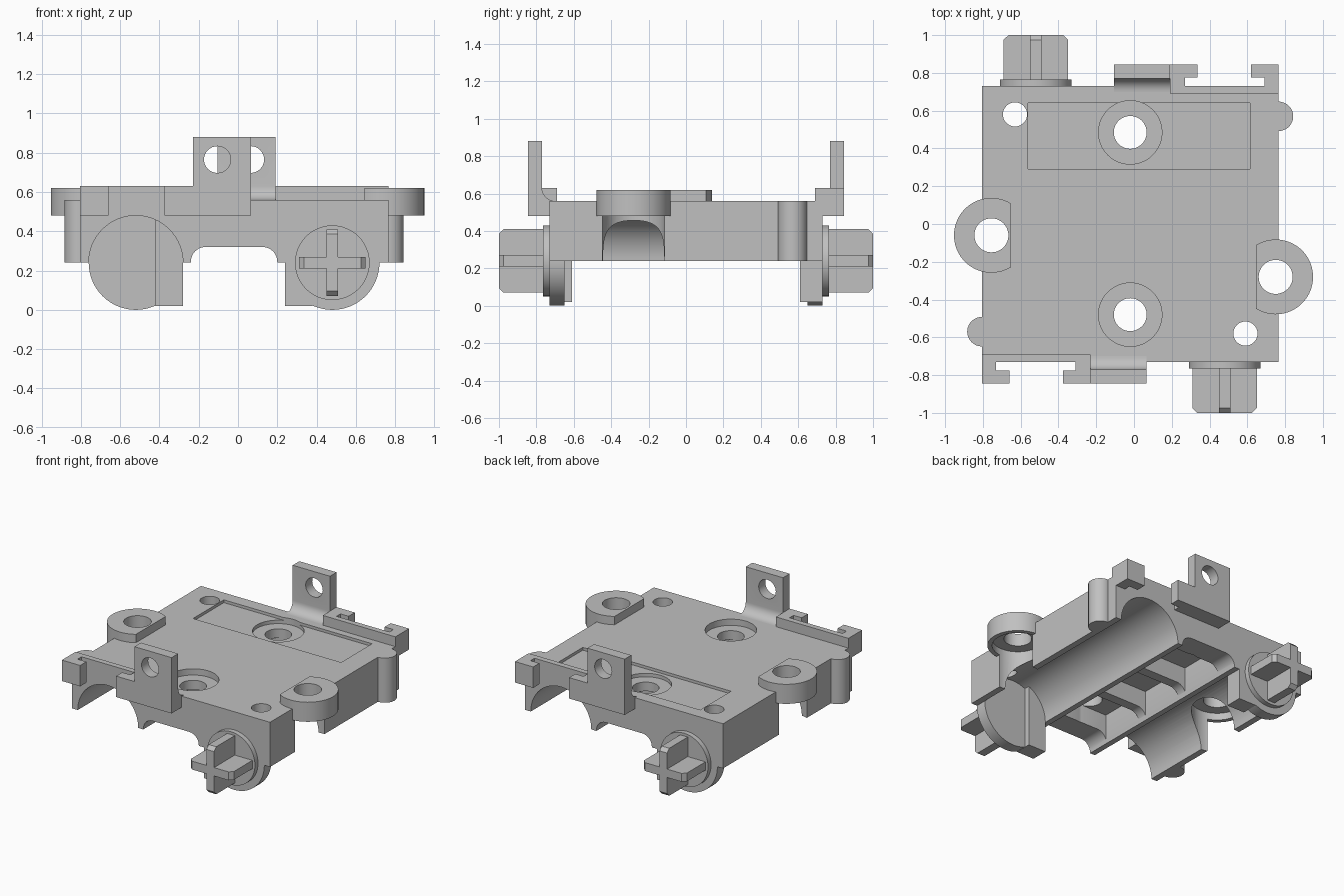
import bpy, bmesh
from math import sin, cos, pi, radians
from mathutils import Matrix, Vector

cube = bpy.data.objects.get("Cube")
if cube:
    bpy.data.objects.remove(cube, do_unlink=True)

grey = bpy.data.materials.new("light_grey")
grey.use_nodes = True
colour = (0.53, 0.53, 0.53, 1)
grey.diffuse_color = colour
grey.node_tree.nodes["Principled BSDF"].inputs["Base Color"].default_value = colour

MID = -0.02            # x of the half-turn axis
LOW, TOP = 0.24, 0.56  # body underside and deck
TURN = (Matrix.Translation((MID, 0, 0)) @ Matrix.Rotation(pi, 4, "Z")
        @ Matrix.Translation((-MID, 0, 0)))


def arc(cx, cy, r, start=0, end=360, steps=48):
    full = abs(end - start) == 360
    n = steps if full else steps + 1
    return [(cx + r * cos(radians(start + (end - start) * i / steps)),
             cy + r * sin(radians(start + (end - start) * i / steps))) for i in range(n)]


def rect(x0, x1, y0, y1):
    return [(x0, y0), (x1, y0), (x1, y1), (x0, y1)]


def prism(name, points, axis, lo, hi, turn=False):
    """Extrude a flat outline along one axis, optionally half-turned."""
    def place(p, d):
        return {"x": (d, p[0], p[1]), "y": (p[0], d, p[1]), "z": (p[0], p[1], d)}[axis]
    bm = bmesh.new()
    face = bm.faces.new([bm.verts.new(place(p, lo)) for p in points])
    out = bmesh.ops.extrude_face_region(bm, geom=[face])
    shift = Vector(place((0, 0), hi - lo))
    bmesh.ops.translate(bm, vec=shift,
                        verts=[v for v in out["geom"] if isinstance(v, bmesh.types.BMVert)])
    bm.normal_update()
    bmesh.ops.recalc_face_normals(bm, faces=bm.faces)
    mesh = bpy.data.meshes.new(name)
    bm.to_mesh(mesh)
    bm.free()
    if turn:
        mesh.transform(TURN)
        mesh.update()
    mesh.materials.append(grey)
    obj = bpy.data.objects.new(name, mesh)
    bpy.context.collection.objects.link(obj)
    return obj


def combine(obj, tool, operation="DIFFERENCE"):
    mod = obj.modifiers.new("combine", "BOOLEAN")
    mod.operation, mod.solver, mod.object = operation, "EXACT", tool
    bpy.context.view_layer.objects.active = obj
    bpy.ops.object.modifier_apply(modifier=mod.name)
    bpy.data.objects.remove(tool, do_unlink=True)


def cut(obj, points, axis, lo, hi, turn=False):
    combine(obj, prism("cutter", points, axis, lo, hi, turn))


parts = []

# Main body
body = prism("body", rect(-0.805, 0.765, -0.73, 0.73), "z", LOW, TOP)
parts.append(body)

# Two half-round troughs, each open at one end
for turn in (False, True):
    cut(body, arc(0.48, LOW, 0.24, steps=64), "y", -0.65, 0.8, turn)

# Central rounded channel, with pockets between cross ribs
channel = ([(-0.24, 0.1)] + arc(-0.165, 0.245, 0.075, 180, 90, 8)
           + arc(0.125, 0.245, 0.075, 90, 0, 8) + [(0.20, 0.1)])
cut(body, channel, "y", -0.8, 0.8)
for y in (-0.4, 0, 0.4):
    cut(body, rect(-0.235, 0.195, y - 0.165, y + 0.165), "z", 0.1, 0.45)

# Shallow rectangular recess, then screw holes with counterbores
cut(body, rect(-0.56, 0.615, 0.29, 0.64), "z", TOP - 0.02, 0.7)
for y in (-0.48, 0.485):
    cut(body, arc(MID, y, 0.168), "z", 0.515, 0.7)
    cut(body, arc(MID, y, 0.087), "z", 0.1, 0.7)
for turn in (False, True):
    cut(body, arc(0.59, -0.58, 0.064, steps=32), "z", 0.1, 0.7, turn)

# Ring lugs on the sides, with a round clearance bored from below
for name, x, y, facing in (("left_lug", 0.75, -0.28, 0), ("right_lug", -0.755, -0.06, 180)):
    lug = prism(name, arc(x, y, 0.198, facing - 122, facing + 122), "z", 0.48, 0.62)
    for piece in (body, lug):
        cut(piece, arc(x, y, 0.167), "z", 0.1, 0.53)
        cut(piece, arc(x, y, 0.09), "z", 0.1, 0.8)
    parts.append(lug)

# Parts repeated by a half turn: front set, then back set
for side, turn in (("front", False), ("back", True)):
    # Round side post
    parts.append(prism(side + "_side_post", arc(-0.805, -0.57, 0.078, 90, 270, 24)
                       + [(-0.79, -0.648), (-0.79, -0.492)], "z", LOW, TOP, turn))

    # Slotted rail with inward hooks
    rail = [(-0.805, -0.69), (-0.805, -0.845), (-0.66, -0.845), (-0.66, -0.775),
            (-0.73, -0.775), (-0.73, -0.73), (-0.31, -0.73), (-0.31, -0.775),
            (-0.375, -0.775), (-0.375, -0.845), (-0.23, -0.845), (-0.23, -0.69)]
    parts.append(prism(side + "_slotted_rail", rail, "z", 0.48, 0.63, turn))

    # Upright tab with a filleted foot and a hole
    profile = ([(-0.845, 0.48), (-0.70, 0.48)]
               + arc(-0.70, 0.63, 0.07, 270, 180, 10) + [(-0.77, 0.88), (-0.845, 0.88)])
    tab = prism(side + "_tab", profile, "x", -0.23, 0.065, turn)
    cut(tab, arc(-0.105, 0.765, 0.068, steps=32), "y", -0.9, -0.6, turn)
    parts.append(tab)

    # Trough end cap: disc and square corner block
    cap = prism(side + "_end_cap", arc(0.48, LOW, 0.24, steps=64), "y", -0.73, -0.65, turn)
    block = prism("block", rect(0.24, 0.38, 0.02, 0.48), "y", -0.73, -0.61, turn)
    combine(cap, block, "UNION")
    parts.append(cap)

    # Axle flange and cross-shaped axle with chamfered tips
    parts.append(prism(side + "_axle_flange", arc(0.48, LOW, 0.19), "y", -0.765, -0.725, turn))

    def blade(c):
        return [(c - 0.17, -0.75), (c - 0.17, -0.975), (c - 0.145, -1.0),
                (c + 0.145, -1.0), (c + 0.17, -0.975), (c + 0.17, -0.75)]
    axle = prism(side + "_cross_axle", blade(0.48), "z", LOW - 0.03, LOW + 0.03, turn)
    upright = prism("upright", [(y, z) for z, y in blade(LOW)], "x", 0.45, 0.51, turn)
    combine(axle, upright, "UNION")
    parts.append(axle)

# Smooth curved walls, keep edges crisp
for obj in parts:
    bpy.ops.object.select_all(action="DESELECT")
    obj.select_set(True)
    bpy.context.view_layer.objects.active = obj
    bpy.ops.object.shade_smooth_by_angle(angle=radians(30))
